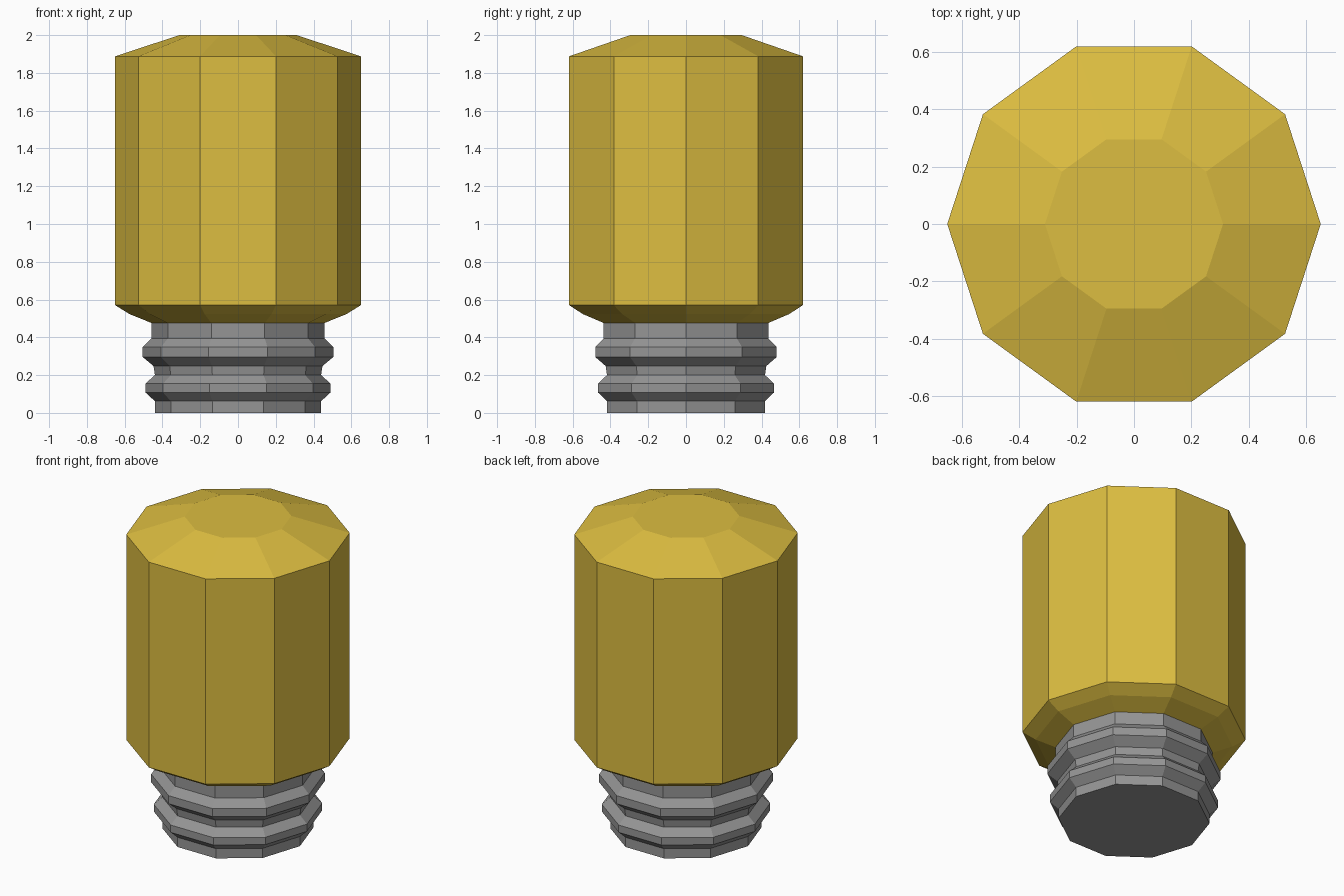
import bpy, bmesh, math

if "Cube" in bpy.data.objects:
    bpy.data.objects.remove(bpy.data.objects["Cube"])

SIDES = 10


def material(name, rgb):
    m = bpy.data.materials.new(name)
    m.diffuse_color = (*rgb, 1)
    m.use_nodes = True
    m.node_tree.nodes["Principled BSDF"].inputs["Base Color"].default_value = m.diffuse_color
    return m


def lathe(name, profile, mat):
    """Flat-faced ten-sided solid from (radius, height) rings, capped at both ends."""
    bm = bmesh.new()
    rings = [[bm.verts.new((r * math.cos(a), r * math.sin(a), z))
              for a in (2 * math.pi * i / SIDES for i in range(SIDES))]
             for r, z in profile]
    for low, high in zip(rings, rings[1:]):
        for i in range(SIDES):
            j = (i + 1) % SIDES
            bm.faces.new((low[i], low[j], high[j], high[i]))
    bm.faces.new(rings[0][::-1])
    bm.faces.new(rings[-1])
    mesh = bpy.data.meshes.new(name)
    bm.to_mesh(mesh)
    bm.free()
    mesh.materials.append(mat)
    obj = bpy.data.objects.new(name, mesh)
    bpy.context.collection.objects.link(obj)
    return obj


yellow = material("amber_yellow", (0.72, 0.51, 0.052))
grey = material("metal_grey", (0.30, 0.30, 0.30))

# Ribbed screw base
lathe("screw_base", [(0.44, 0), (0.44, 0.062), (0.49, 0.108), (0.49, 0.155),
                     (0.44, 0.2), (0.447, 0.248), (0.505, 0.296),
                     (0.505, 0.348), (0.458, 0.395), (0.458, 0.476)], grey)

# Bulb body with chamfered shoulder and domed top
lathe("bulb_body", [(0.458, 0.476), (0.574, 0.523), (0.65, 0.57),
                    (0.65, 1.888), (0.31, 2.0)], yellow)
